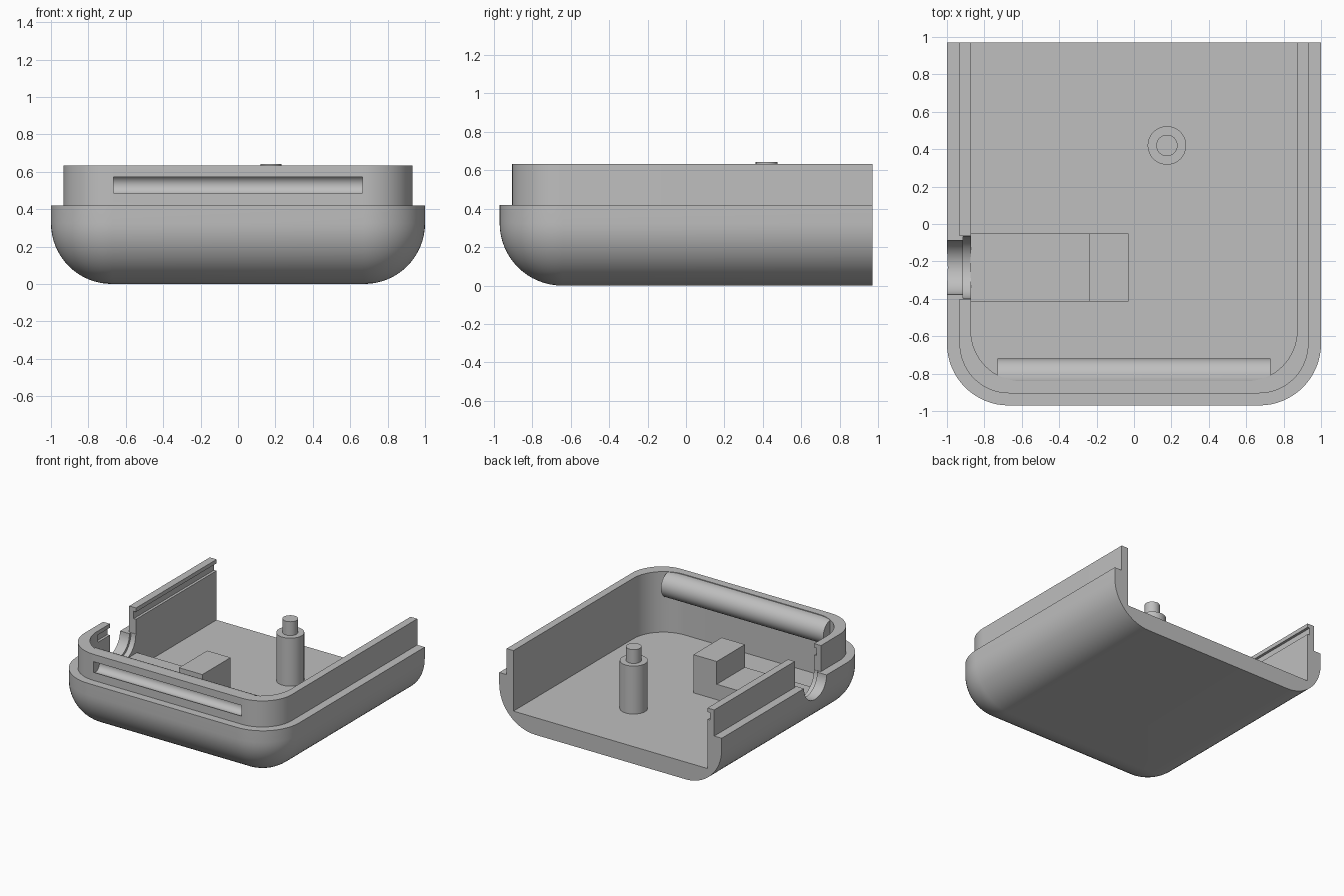
import bpy, bmesh
from math import sin, cos, pi
from mathutils import Matrix

cube = bpy.data.objects.get("Cube")
if cube:
    bpy.data.objects.remove(cube, do_unlink=True)

grey = bpy.data.materials.new("plain grey")
grey.use_nodes = True
colour = (0.52, 0.52, 0.52, 1)
grey.diffuse_color = colour
grey.node_tree.nodes["Principled BSDF"].inputs["Base Color"].default_value = colour

BACK, FLOOR, LEDGE, TOP = 0.97, 0.14, 0.42, 0.632


def make(name, bm):
    bmesh.ops.recalc_face_normals(bm, faces=bm.faces)
    mesh = bpy.data.meshes.new(name)
    bm.to_mesh(mesh)
    bm.free()
    obj = bpy.data.objects.new(name, mesh)
    mesh.materials.append(grey)
    bpy.context.collection.objects.link(obj)
    return obj


def outline(half, front, radius, back, steps=16):
    """Plan of a tray: square at the back, two rounded corners at the front."""
    pts = [(half, back)]
    for side, start in ((1, 0), (-1, -pi / 2)):
        for i in range(steps + 1):
            a = start - i * pi / 2 / steps
            pts.append((side * (half - radius) + radius * cos(a),
                        front + radius + radius * sin(a)))
    return pts + [(-half, back)]


def loft(name, layers):
    """Stack plans given as (points, z) and close both ends."""
    bm = bmesh.new()
    rings = [[bm.verts.new((x, y, z)) for x, y in pts] for pts, z in layers]
    for low, high in zip(rings, rings[1:]):
        n = len(low)
        for i in range(n):
            j = (i + 1) % n
            bm.faces.new((low[i], low[j], high[j], high[i]))
    bm.faces.new(rings[0])
    bm.faces.new(rings[-1])
    return make(name, bm)


def box(name, x0, x1, y0, y1, z0, z1):
    return loft(name, [([(x0, y0), (x1, y0), (x1, y1), (x0, y1)], z) for z in (z0, z1)])


def cylinder(name, radius, length, centre, axis="Z", sides=48):
    bm = bmesh.new()
    turn = Matrix.Rotation(pi / 2, 4, "Y") if axis == "X" else Matrix.Identity(4)
    bmesh.ops.create_cone(bm, cap_ends=True, segments=sides, radius1=radius,
                          radius2=radius, depth=length,
                          matrix=Matrix.Translation(centre) @ turn)
    return make(name, bm)


def combine(target, other, operation):
    mod = target.modifiers.new(operation, "BOOLEAN")
    mod.operation, mod.solver, mod.object = operation, "EXACT", other
    bpy.context.view_layer.objects.active = target
    bpy.ops.object.modifier_apply(modifier=mod.name)
    bpy.data.objects.remove(other, do_unlink=True)


# Outer tray with a rounded bottom edge
fillet, corner = 0.325, 0.33
layers = []
for i in range(17):
    a = i * pi / 2 / 16
    inset = fillet * (1 - sin(a))
    layers.append((outline(1 - inset, -0.97 + inset, corner - inset, BACK),
                   fillet * (1 - cos(a))))
layers.append((outline(1, -0.97, corner, BACK), LEDGE))
shell = loft("tray_shell", layers)

# Raised lip and hollow inside
lip_plan = outline(0.933, -0.905, 0.265, BACK)
combine(shell, loft("lip", [(lip_plan, LEDGE - 0.03), (lip_plan, TOP)]), "UNION")
hollow_plan = outline(0.872, -0.84, 0.27, 1.2)
combine(shell, loft("hollow", [(hollow_plan, FLOOR), (hollow_plan, 1)]), "DIFFERENCE")

# Rounded bar inside the front wall, with a slot open to the outside
bar = cylinder("bar", 0.1, 1.46, (0, -0.82, 0.529), "X")
limit = outline(0.928, -0.9, 0.26, BACK)
combine(bar, loft("limit", [(limit, 0.3), (limit, 0.7)]), "INTERSECT")
combine(shell, bar, "UNION")
combine(shell, cylinder("slot", 0.05, 1.33, (0, -0.88, 0.529), "X"), "DIFFERENCE")

# Cable opening in the right wall
port_y = -0.232
combine(shell, box("gap", -1.2, -0.8, port_y - 0.168, port_y + 0.168, LEDGE, 1), "DIFFERENCE")
combine(shell, cylinder("hole", 0.145, 0.4, (-1, port_y, LEDGE), "X"), "DIFFERENCE")
combine(shell, cylinder("recess", 0.165, 0.115, (-0.8575, port_y, LEDGE), "X"), "DIFFERENCE")

# Shallow groove along the inside of the right wall
combine(shell, box("groove", -0.893, -0.86, -0.55, 1.2, 0.54, 0.6), "DIFFERENCE")

# Stepped support behind the cable opening
box("support_plate", -0.873, -0.24, -0.415, -0.052, FLOOR - 0.02, 0.265)
box("support_block", -0.24, -0.03, -0.415, -0.052, FLOOR - 0.02, 0.45)

# Post with a locating pin
cylinder("post", 0.103, 0.41, (0.176, 0.42, 0.325))
cylinder("post_pin", 0.057, 0.14, (0.176, 0.42, 0.572))

# Smooth curves, keep hard edges
bpy.ops.object.select_all(action="DESELECT")
for name in ("tray_shell", "post", "post_pin"):
    obj = bpy.data.objects[name]
    obj.select_set(True)
    bpy.context.view_layer.objects.active = obj
bpy.ops.object.shade_smooth_by_angle(angle=pi / 6)
